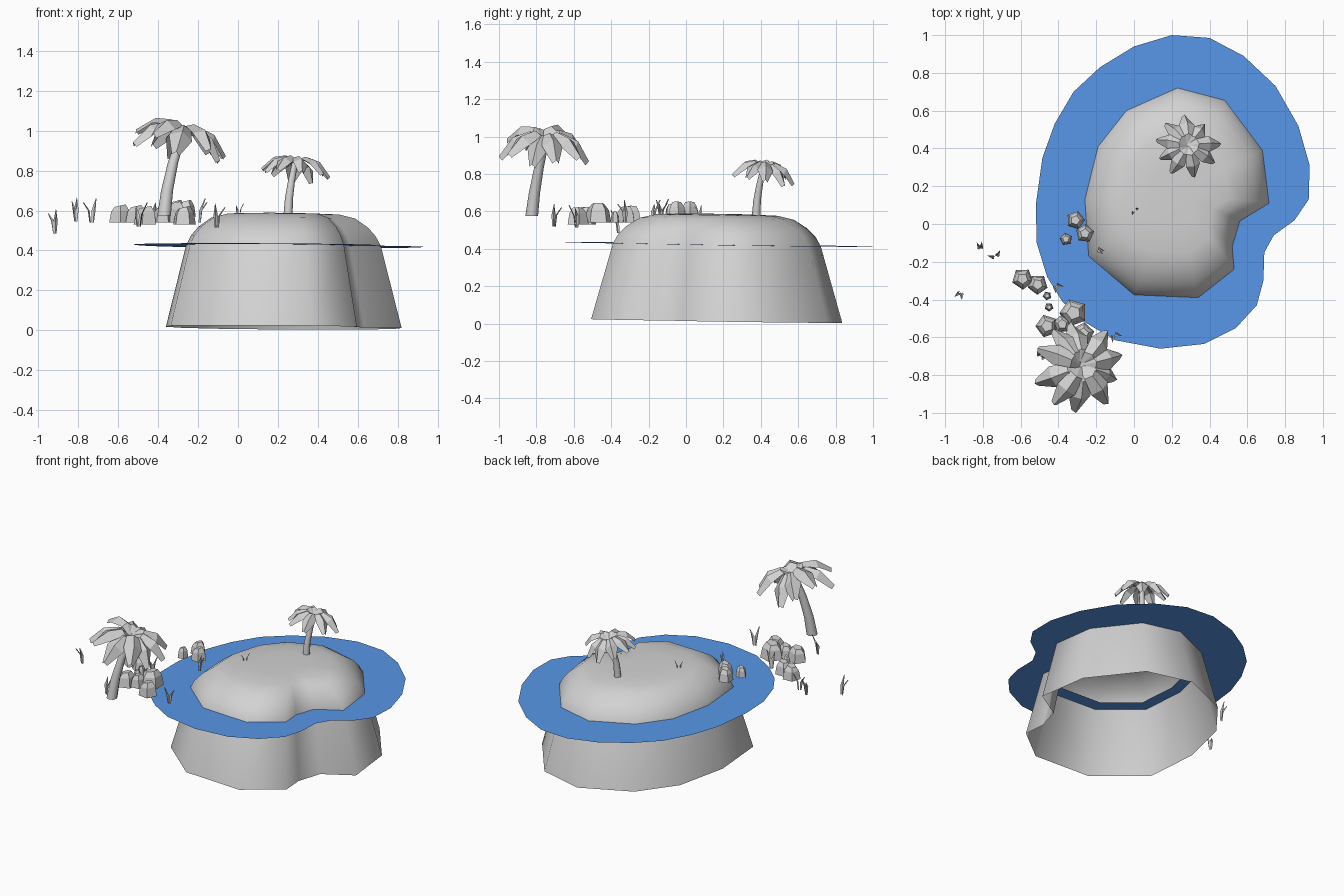
import bpy, bmesh, math, random
from mathutils import Vector, Matrix

random.seed(4)
if "Cube" in bpy.data.objects:
    bpy.data.objects.remove(bpy.data.objects["Cube"])


def material(name, rgb):
    m = bpy.data.materials.new(name)
    m.use_nodes = True
    m.diffuse_color = (*rgb, 1)
    m.node_tree.nodes["Principled BSDF"].inputs["Base Color"].default_value = (*rgb, 1)
    return m


STONE = material("pale grey", (0.65, 0.65, 0.65))
WATER = material("water blue", (0.1, 0.32, 0.83))


def finish(bm, name, mat, smooth=None):
    mesh = bpy.data.meshes.new(name)
    bm.to_mesh(mesh)
    bm.free()
    mesh.materials.append(mat)
    ob = bpy.data.objects.new(name, mesh)
    bpy.context.collection.objects.link(ob)
    if smooth:
        bpy.ops.object.select_all(action='DESELECT')
        ob.select_set(True)
        bpy.context.view_layer.objects.active = ob
        bpy.ops.object.shade_smooth_by_angle(angle=math.radians(smooth))
    return ob


def loft(bm, rings, cap=False):
    """Skin a stack of counter-clockwise rings, bottom to top."""
    rows = [[bm.verts.new(p) for p in ring] for ring in rings]
    for a, b in zip(rows, rows[1:]):
        for i in range(len(a)):
            j = (i + 1) % len(a)
            bm.faces.new((a[i], a[j], b[j], b[i]))
    if cap:
        bm.faces.new(rows[-1])


# Island: one outline scaled through a rounded profile, open underneath
SHORE = [(.23, .72), (-.04, .60), (-.19, .41), (-.26, .13), (-.24, -.17), (0, -.375),
         (.34, -.39), (.53, -.24), (.52, -.12), (.56, .015), (.715, .11), (.68, .39), (.48, .655)]
MID = Vector((.22, .17))


def tilted(x, y, z):
    return (x, y, z - .006 * x - .015 * y)


def outline(scale, z):
    pts = [MID + (Vector(p) - MID) * scale for p in SHORE]
    return [tilted(p.x, p.y, z) for p in pts]


bm = bmesh.new()
PROFILE = [(1.21, .018), (1, .427), (.95, .475), (.87, .52), (.74, .565), (.58, .585), (.3, .59)]
loft(bm, [outline(s, z) for s, z in PROFILE], cap=True)
finish(bm, "island", STONE, 65)

# Water: a thin sheet with a hole inside the island
SEA = [(.2, 1), (0, .94), (-.18, .83), (-.32, .70), (-.42, .53), (-.485, .35), (-.52, .1),
       (-.515, -.1), (-.46, -.28), (-.38, -.41), (-.26, -.52), (-.1, -.615), (.14, -.66),
       (.37, -.635), (.54, -.55), (.65, -.43), (.685, -.3), (.69, -.15), (.74, -.06),
       (.85, .02), (.925, .13), (.93, .31), (.87, .52), (.75, .73), (.58, .89), (.4, .985)]
bm = bmesh.new()
for ring in ([tilted(x, y, .427) for x, y in SEA], outline(.84, .427)):
    vs = [bm.verts.new(p) for p in ring]
    for i, v in enumerate(vs):
        bm.edges.new((v, vs[i - 1]))
bmesh.ops.triangle_fill(bm, edges=bm.edges[:], use_beauty=True)
bm.normal_update()
bmesh.ops.reverse_faces(bm, faces=[f for f in bm.faces if f.normal.z < 0])
finish(bm, "water", WATER)


# Palms: a curved tapering trunk and a tilted crown of folded leaves
def frond(bm, mat, size):
    """Rows of (distance, height, half width, edge drop) along one leaf."""
    rows = [(.01, 0, .012, .005), (.08, .045, .04, .02), (.17, .02, .058, .035), (.25, -.075, .018, .02)]
    grid = []
    for r, z, w, drop in rows:
        row = [(r - .015, w, z - drop), (r, 0, z), (r - .015, -w, z - drop)]
        grid.append([bm.verts.new(mat @ (Vector(p) * size)) for p in row])
    for a, b in zip(grid, grid[1:]):
        for i in (0, 1):
            bm.faces.new((a[i], a[i + 1], b[i + 1], b[i]))


def palm(name, path, radius, size, count, turn, lean):
    path = [Vector(p) for p in path]
    bm = bmesh.new()
    rings = []
    for k, p in enumerate(path):
        r = radius * (1 - .12 * k)
        rings.append([p + Vector((r * math.cos(a), r * math.sin(a), 0))
                      for a in (math.tau * i / 8 for i in range(8))])
    loft(bm, rings, cap=True)
    finish(bm, name + "_trunk", STONE, 50)
    bm = bmesh.new()
    tilt = Vector((0, 0, 1)).rotation_difference(Vector(lean)).to_matrix().to_4x4()
    for i in range(count):
        spin = Matrix.Rotation(turn + math.tau * i / count + random.uniform(-.1, .1), 4, 'Z')
        dip = Matrix.Rotation(random.uniform(-.15, .25), 4, 'Y')
        frond(bm, Matrix.Translation(path[-1]) @ tilt @ spin @ dip, size * random.uniform(.93, 1.05))
    finish(bm, name + "_leaves", STONE)


palm("large_palm", [(-.37, -.825, .575), (-.355, -.81, .7), (-.325, -.785, .84), (-.28, -.75, .99)],
     .034, 1, 10, .3, (.3, .06, 1))
palm("small_palm", [(.25, .375, .57), (.255, .38, .66), (.268, .395, .75), (.285, .415, .84)],
     .023, .7, 9, .1, (.2, .15, 1))

# Rocks: chamfered five-sided stumps
ROCKS = [(-.31, .02, .05, .57), (-.26, -.05, .05, .57), (-.36, -.08, .035, .57),
         (-.59, -.29, .058, .54), (-.51, -.32, .055, .54), (-.46, -.38, .024, .54),
         (-.45, -.44, .024, .54), (-.32, -.47, .075, .54), (-.46, -.54, .062, .53),
         (-.38, -.53, .05, .54), (-.27, -.58, .06, .53)]
for n, (x, y, r, z) in enumerate(ROCKS):
    bm = bmesh.new()
    turn = random.uniform(0, math.tau)
    height = .035 + r * .85
    rings = []
    for s, h in ((1, 0), (.82, .68), (.5, 1)):
        ring = []
        for i in range(5):
            a = turn + math.tau * i / 5
            lift = height * h * (1 + .08 * math.cos(a) * h)
            ring.append((x + r * s * math.cos(a), y + r * s * math.sin(a), z + lift))
        rings.append(ring)
    loft(bm, rings, cap=True)
    finish(bm, "rock_%d" % (n + 1), STONE)

# Grass: pairs of bent blades
TUFTS = [(-.915, -.355, .485), (-.81, -.14, .545), (-.73, -.18, .54), (0, .075, .57),
         (-.2, -.13, .54), (-.11, -.58, .515), (-.5, -.71, .52), (-.42, -.32, .54)]
for n, (x, y, z) in enumerate(TUFTS):
    bm = bmesh.new()
    small = .55 if n == 3 else 1
    for k in range(2):
        a = random.uniform(0, math.tau)
        out, side = Vector((math.cos(a), math.sin(a), 0)), Vector((-math.sin(a), math.cos(a), 0))
        base = Vector((x, y, z)) + out * .008
        rows = [(0, 0, .006), (.008, .06, .011), (.035, .12 - .02 * k, .001)]
        grid = [[bm.verts.new(base + (out * (d + fold) + side * w * s + Vector((0, 0, h))) * small)
                 for s, fold in ((-1, 0), (0, .006), (1, 0))] for d, h, w in rows]
        for lo, hi in zip(grid, grid[1:]):
            for i in (0, 1):
                bm.faces.new((lo[i], lo[i + 1], hi[i + 1], hi[i]))
    finish(bm, "grass_%d" % (n + 1), STONE)
